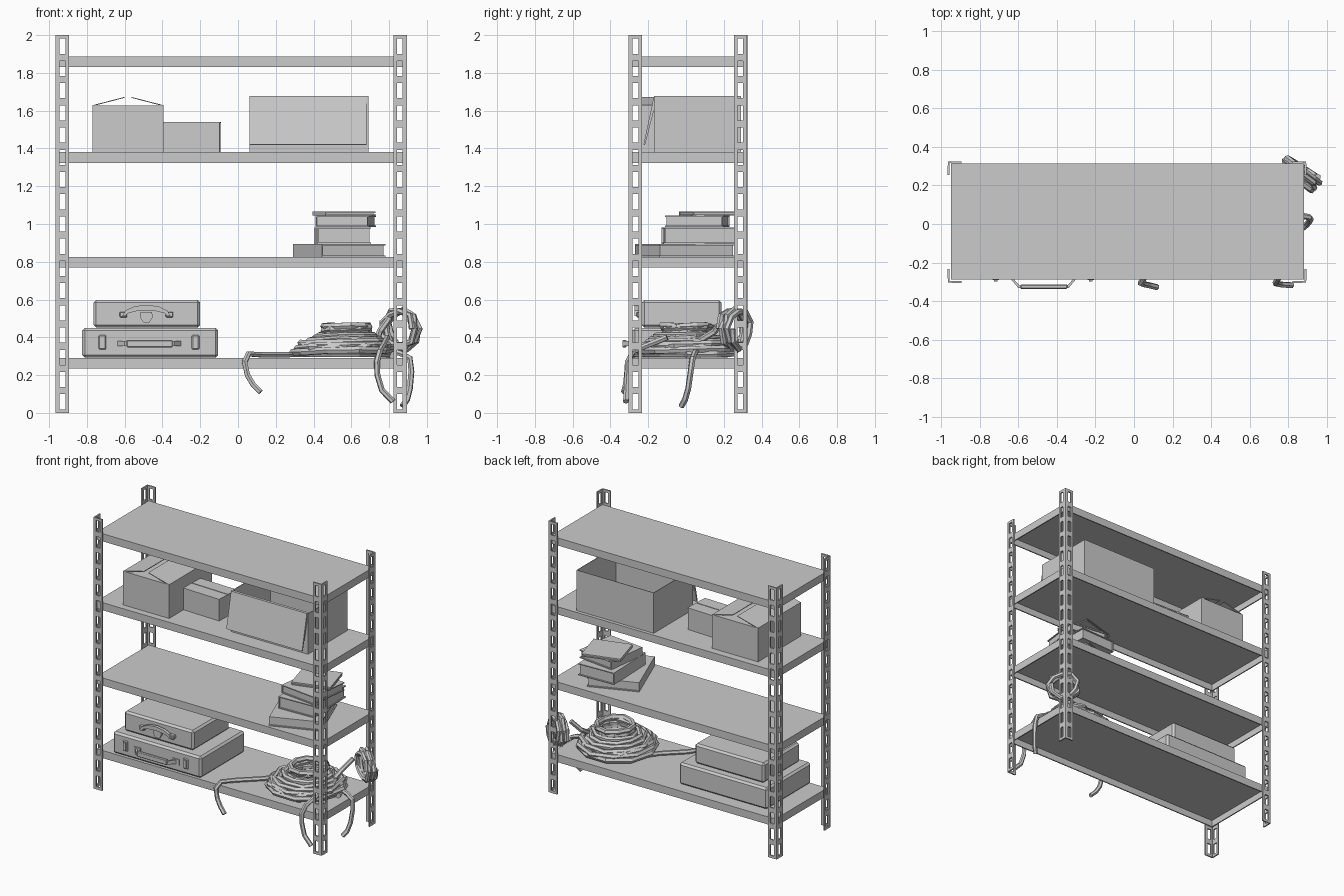
import bpy, bmesh, math, random
from mathutils import Matrix, Vector

if "Cube" in bpy.data.objects:
    bpy.data.objects.remove(bpy.data.objects["Cube"])

random.seed(4)


def finish(name, bm, solid=0, offset=-1, bevel=0):
    bmesh.ops.recalc_face_normals(bm, faces=bm.faces)
    me = bpy.data.meshes.new(name)
    bm.to_mesh(me)
    bm.free()
    ob = bpy.data.objects.new(name, me)
    bpy.context.collection.objects.link(ob)
    if solid:
        m = ob.modifiers.new("thickness", 'SOLIDIFY')
        m.thickness, m.offset = solid, offset
    if bevel:
        m = ob.modifiers.new("edges", 'BEVEL')
        m.width, m.segments = bevel, 1
    return ob


def add_box(bm, lo, hi, rot=0, pivot=None):
    lo, hi = Vector(lo), Vector(hi)
    c = (lo + hi) / 2
    p = Vector(pivot) if pivot else c
    mat = (Matrix.Translation(p) @ Matrix.Rotation(math.radians(rot), 4, 'Z')
           @ Matrix.Translation(c - p) @ Matrix.Diagonal((*(hi - lo), 1)))
    bmesh.ops.create_cube(bm, size=1, matrix=mat)


def box(name, lo, hi, rot=0, pivot=None, bevel=0):
    bm = bmesh.new()
    add_box(bm, lo, hi, rot, pivot)
    return finish(name, bm, bevel=bevel)


def pan(name, lo, hi, side, t):
    """Box with its top (side=1) or bottom (side=-1) open and thin walls."""
    bm = bmesh.new()
    add_box(bm, lo, hi)
    bm.normal_update()
    bmesh.ops.delete(bm, geom=[f for f in bm.faces if f.normal.z * side > .9], context='FACES')
    ob = finish(name, bm, t)
    # keep the outer shell at the given size
    up = [p.normal.z for p in ob.data.polygons if abs(p.normal.z) > .9][0]
    if up * side > 0:
        ob.data.flip_normals()
    return ob


def prism(name, pts, a, b, axis):
    """Outline extruded along an axis from a to b."""
    def put(p, h):
        q = list(p)
        q.insert('xyz'.index(axis), h)
        return q
    bm = bmesh.new()
    f = bm.faces.new([bm.verts.new(put(p, a)) for p in pts])
    r = bmesh.ops.extrude_face_region(bm, geom=[f])
    d = Vector(put((0, 0), b - a))
    bmesh.ops.translate(bm, vec=d, verts=[v for v in r['geom'] if isinstance(v, bmesh.types.BMVert)])
    return finish(name, bm)


def tube(name, paths, radius):
    cu = bpy.data.curves.new(name, 'CURVE')
    cu.dimensions = '3D'
    cu.bevel_depth, cu.bevel_resolution, cu.use_fill_caps = radius, 1, True
    for pts in paths:
        s = cu.splines.new('POLY')
        s.points.add(len(pts) - 1)
        s.use_smooth = False
        for p, co in zip(s.points, pts):
            p.co = (*co, 1)
    ob = bpy.data.objects.new(name, cu)
    bpy.context.collection.objects.link(ob)
    bpy.ops.object.select_all(action='DESELECT')
    ob.select_set(True)
    bpy.context.view_layer.objects.active = ob
    bpy.ops.object.convert(target='MESH')


# slotted angle posts
def post(name, cx, cy, sx, sy):
    prof = [(.066, 0), (.048, 0), (.018, 0), (0, 0), (0, .018), (0, .048), (0, .066)]
    n, pitch, h = 17, 2 / 17, .08
    zs = [0] + [pitch * (i + .5) + d for i in range(n) for d in (-h / 2, h / 2)] + [2]
    bm = bmesh.new()
    rows = [[bm.verts.new((cx + sx * (u + .005), cy + sy * (v + .005), z)) for u, v in prof] for z in zs]
    for r in range(len(zs) - 1):
        for c in range(6):
            if not (r % 2 == 1 and c in (1, 4)):
                bm.faces.new((rows[r][c], rows[r][c + 1], rows[r + 1][c + 1], rows[r + 1][c]))
    finish(name, bm, .01, 0)


for xn, cx, sx in (("left", -.967, 1), ("right", .895, -1)):
    for yn, cy, sy in (("front", -.305, 1), ("back", .325, -1)):
        post(f"{yn}_{xn}_post", cx, cy, sx, sy)

# shelf trays, open underneath
for i, z in enumerate((.29, .825, 1.38, 1.888)):
    pan(f"shelf_{i + 1}", (-.95, -.288, z - .056), (.883, .315, z), -1, .012)

# cardboard boxes on the third shelf
box("left_carton", (-.77, -.238, 1.38), (-.395, .26, 1.628))
prism("left_carton_left_flap", [(-.77, 1.624), (-.6, 1.668), (-.6, 1.673), (-.77, 1.629)], -.238, .26, 'y')
prism("left_carton_right_flap", [(-.395, 1.624), (-.565, 1.668), (-.565, 1.673), (-.395, 1.629)], -.238, .26, 'y')

pv = (-.245, .02, 1.4)
box("small_carton", (-.392, -.075, 1.38), (-.095, .115, 1.534), -2, pv)
for n, a, b in (("front", -.077, .017), ("back", .023, .117)):
    box(f"small_carton_{n}_flap", (-.394, a, 1.534), (-.093, b, 1.541), -2, pv)

pan("large_carton", (.06, -.17, 1.38), (.69, .29, 1.678), 1, .006)
prism("large_carton_front_flap", [(-.17, 1.676), (-.225, 1.42), (-.217, 1.418), (-.15, 1.678)], .062, .68, 'x')


# books: two covers, a spine and a page block
def book(name, cx, cy, w, d, z0, z1, rot):
    x0, x1, y0, y1, t, p = cx - w / 2, cx + w / 2, cy - d / 2, cy + d / 2, .007, (cx, cy, 0)
    bm = bmesh.new()
    add_box(bm, (x0, y0, z0), (x1, y1, z0 + t), rot, p)
    add_box(bm, (x0, y0, z1 - t), (x1, y1, z1), rot, p)
    add_box(bm, (x0, y0, z0 + t), (x0 + t, y1, z1 - t), rot, p)
    add_box(bm, (x0 + t, y0 + .008, z0 + t), (x1 - .008, y1 - .008, z1 - t), rot, p)
    finish(name, bm)


book("book_1", .535, -.005, .36, .43, .825, .893, 21)
book("book_2", .555, .07, .285, .39, .895, .982, 2)
book("book_3", .57, .06, .285, .31, .984, 1.044, -7)
book("book_4", .56, .12, .275, .25, 1.045, 1.066, 16)

# suitcases
box("lower_suitcase", (-.825, -.283, .292), (-.105, .235, .45), bevel=.014)
box("upper_suitcase", (-.765, -.235, .452), (-.2, .188, .598), bevel=.014)

# lower suitcase handle, plate and latches
prism("lower_handle", [(-.645, -.28), (-.6, -.333), (-.34, -.333), (-.295, -.28),
                       (-.31, -.28), (-.345, -.318), (-.595, -.318), (-.63, -.28)], .353, .38, 'z')
box("lower_handle_grip", (-.59, -.337, .347), (-.345, -.314, .386), bevel=.005)
for n, a in (("left", -.65), ("right", -.335)):
    box(f"lower_handle_{n}_mount", (a, -.289, .345), (a + .055, -.28, .388))
for n, x in (("left", -.718), ("right", -.225)):
    box(f"{n}_latch", (x - .02, -.291, .335), (x + .02, -.28, .412), bevel=.006)
    box(f"{n}_latch_tab", (x - .009, -.298, .348), (x + .009, -.285, .4))

# upper suitcase arched handle and clasp
arc = []
for r0, r1, s in ((.16, .06, 1), (.14, .03, -1)):
    for i in range(7):
        a = math.radians(180 - i * 30) * s if s > 0 else math.radians(i * 30)
        arc.append((-.485 + r0 * .8 * math.cos(a), .512 + r1 * math.sin(a)))
prism("upper_handle", arc, -.272, -.25, 'y')
for n, x in (("left", -.607), ("right", -.363)):
    box(f"upper_handle_{n}_mount", (x - .02, -.262, .506), (x + .02, -.23, .535), bevel=.004)
prism("upper_clasp", [(-.515, .535), (-.455, .535), (-.452, .505), (-.47, .478), (-.5, .478), (-.518, .505)],
      -.25, -.233, 'y')

# big hose coil: rings stacked into a cone, as one low-poly spiral
turns = [(.265, .311), (.262, .335), (.235, .352), (.24, .362), (.205, .375), (.175, .392),
         (.15, .41), (.115, .40), (.118, .432), (.122, .458), (.12, .462)]
spiral, n = [], 10
for k in range(len(turns) - 1):
    for i in range(n):
        t = i / n
        r = turns[k][0] * (1 - t) + turns[k + 1][0] * t + random.uniform(-.007, .007)
        z = turns[k][1] * (1 - t) + turns[k + 1][1] * t + random.uniform(-.004, .004)
        a = math.tau * (t + .03 * k)
        cx = .555 + .03 * k / len(turns)
        spiral.append((cx + r * math.cos(a), r * math.sin(a), z))
inner = [[(.57 + r * math.cos(math.tau * i / n), r * math.sin(math.tau * i / n), z) for i in range(n + 1)]
         for r, z in ((.21, .33), (.165, .34), (.125, .35), (.12, .38), (.22, .312))]
tube("hose_coil", [spiral] + inner, .02)

# loose hose ends drooping off the shelf
tube("left_hose_end", [[(.33, .05, .311), (.26, -.06, .308), (.12, -.19, .308), (.055, -.275, .312),
                        (.035, -.308, .27), (.05, -.312, .2), (.08, -.318, .15), (.12, -.328, .11)]], .016)
tube("front_hose_end", [[(.79, -.1, .4), (.77, -.2, .36), (.75, -.28, .325), (.735, -.307, .27),
                         (.738, -.31, .2), (.762, -.314, .12), (.82, -.318, .06)]], .016)
tube("side_hose_end", [[(.78, .06, .335), (.86, .045, .315), (.91, .035, .29), (.918, .025, .22),
                        (.91, .012, .13), (.895, -.005, .07), (.87, -.025, .035)]], .016)

# small coil hung around the back right post
side, nrm = Vector((.82, -.57, 0)), Vector((.57, .82, 0))
ring = []
for i in range(9 * 4 + 1):
    a = math.tau * i / 9
    r = .098 + .012 * math.sin(i * 1.7)
    ring.append(Vector((.862, .262, .445)) + side * r * math.cos(a)
                + Vector((0, 0, r * math.sin(a))) + nrm * (i / 36 - .5) * .075)
tail = [(.8, .2, .5), (.75, .15, .43), (.73, .05, .37), (.75, -.1, .36)]
tube("hanging_hose_coil", [ring, tail], .017)
